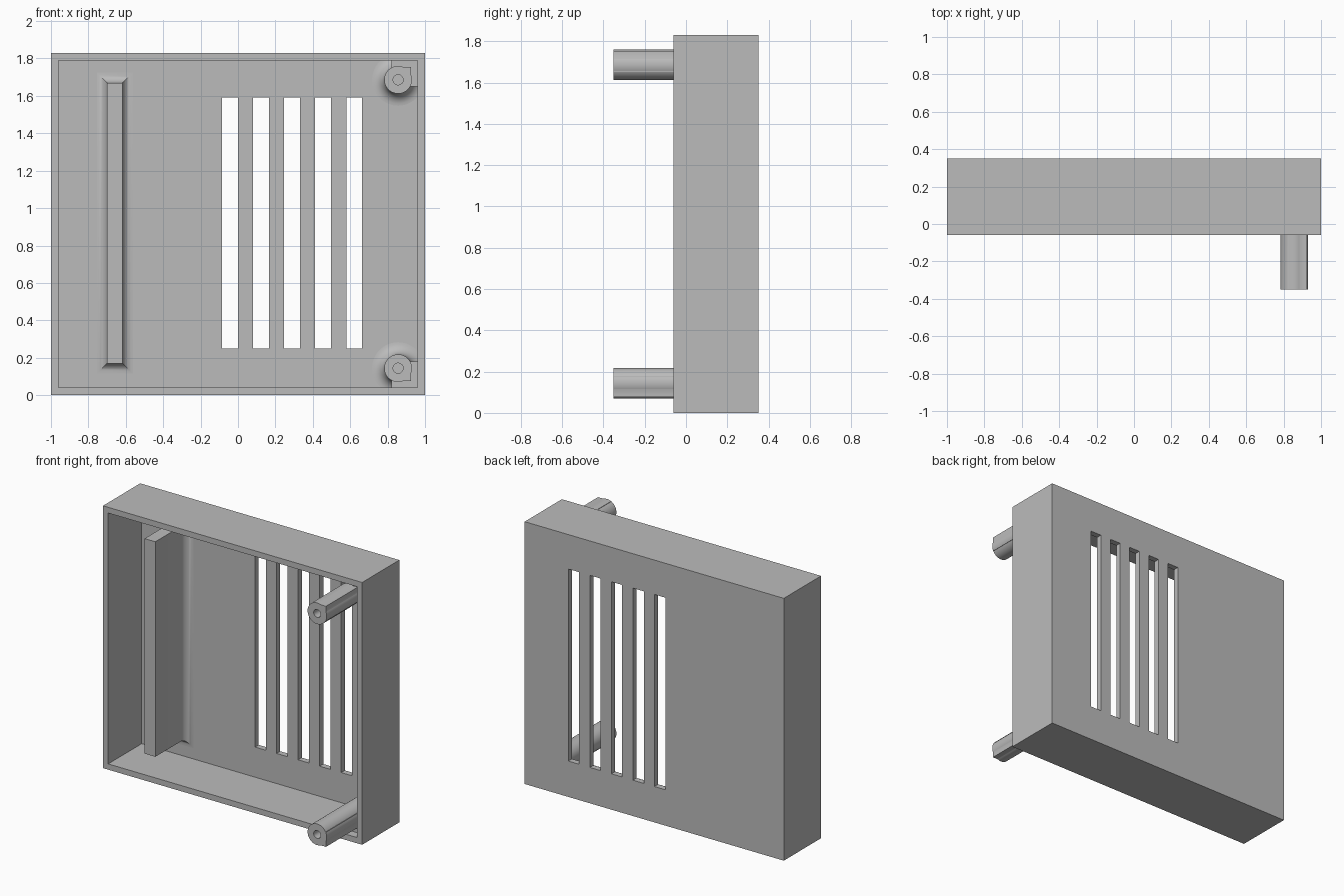
import bpy, bmesh, math
from mathutils import Vector

if "Cube" in bpy.data.objects:
    bpy.data.objects.remove(bpy.data.objects["Cube"], do_unlink=True)

grey = bpy.data.materials.new("plain_grey")
grey.use_nodes = True
COLOUR = (0.5, 0.5, 0.5, 1)
grey.diffuse_color = COLOUR
grey.node_tree.nodes["Principled BSDF"].inputs["Base Color"].default_value = COLOUR

FRONT, BACK, HEIGHT, WALL = -0.06, 0.35, 1.83, 0.04
FLOOR = BACK - WALL
MID = HEIGHT / 2


def finish(name, bm):
    bmesh.ops.recalc_face_normals(bm, faces=bm.faces)
    mesh = bpy.data.meshes.new(name)
    bm.to_mesh(mesh)
    bm.free()
    mesh.materials.append(grey)
    ob = bpy.data.objects.new(name, mesh)
    bpy.context.collection.objects.link(ob)
    return ob


def box(name, x, y, z):
    bm = bmesh.new()
    bmesh.ops.create_cube(bm, size=1)
    for v in bm.verts:
        v.co = Vector([sum(r) / 2 + c * (r[1] - r[0]) for c, r in zip(v.co, (x, y, z))])
    return finish(name, bm)


def loft(name, rings):
    """Solid skinned through matching rings, capped at both ends."""
    bm = bmesh.new()
    loops = [[bm.verts.new(p) for p in ring] for ring in rings]
    n = len(loops[0])
    for a, b in zip(loops, loops[1:]):
        for i in range(n):
            j = (i + 1) % n
            bm.faces.new((a[i], a[j], b[j], b[i]))
    bm.faces.new(loops[0])
    bm.faces.new(loops[-1])
    return finish(name, bm)


def combine(target, other, operation):
    mod = target.modifiers.new(operation.lower(), "BOOLEAN")
    mod.operation, mod.solver, mod.object = operation, "EXACT", other
    bpy.context.view_layer.objects.active = target
    bpy.ops.object.modifier_apply(modifier=mod.name)
    bpy.data.objects.remove(other, do_unlink=True)


def smooth(ob):
    bpy.ops.object.select_all(action="DESELECT")
    ob.select_set(True)
    bpy.context.view_layer.objects.active = ob
    bpy.ops.object.shade_smooth_by_angle(angle=math.radians(30))


def fillet(radius, steps=8):
    """(outward offset, y) pairs of a concave fillet meeting the inner panel."""
    angles = [math.pi / 2 * i / steps for i in range(steps + 1)]
    return [(radius * (1 - math.cos(a)), FLOOR - radius * (1 - math.sin(a))) for a in angles]


# Open tray with five vent slots through its panel
case = box("case", (-1, 1), (FRONT, BACK), (0, HEIGHT))
combine(case, box("cavity", (WALL - 1, 1 - WALL), (FRONT - 0.1, FLOOR),
                  (WALL, HEIGHT - WALL)), "DIFFERENCE")
for i in range(5):
    x = -0.085 + 0.166 * i
    combine(case, box("slot", (x, x + 0.084), (0.2, 0.5), (0.25, 1.59)), "DIFFERENCE")

# Upright rib with a mitred fillet at its root
rings = []
for grow, y in [(0, -0.03)] + fillet(0.055) + [(0.055, FLOOR + 0.01)]:
    x0, x1, z0, z1 = -0.7 - grow, -0.617 + grow, 0.17 - grow, 1.67 + grow
    rings.append([(x0, y, z0), (x1, y, z0), (x1, y, z1), (x0, y, z1)])
smooth(loft("rib", rings))


# Hinge posts: filleted cylinder, squared outer corner, web to the walls, bore
def cylinder(name, profile, cx, cz, n=48):
    turns = [2 * math.pi * i / n for i in range(n)]
    return loft(name, [[(cx + r * math.cos(t), y, cz + r * math.sin(t)) for t in turns]
                       for r, y in profile])


for side, label in ((1, "upper"), (-1, "lower")):
    cx, cz, r, tip = 0.856, MID + 0.771 * side, 0.074, -0.35
    profile = [(r, tip)] + [(r + g, y) for g, y in fillet(0.065)] + [(r + 0.065, FLOOR + 0.01)]
    post = cylinder(label + "_post", profile, cx, cz)

    def span(end):
        return sorted((cz - 0.035 * side, end))
    combine(post, box("corner", (cx - 0.035, cx + 0.068), (tip, FLOOR + 0.02),
                      span(cz + 0.068 * side)), "UNION")
    combine(post, box("web", (cx - 0.035, 0.98), (0, FLOOR + 0.02),
                      span(MID + 0.895 * side)), "UNION")
    combine(post, cylinder("bore", [(0.027, tip - 0.1), (0.027, -0.1)], cx, cz), "DIFFERENCE")
    smooth(post)
